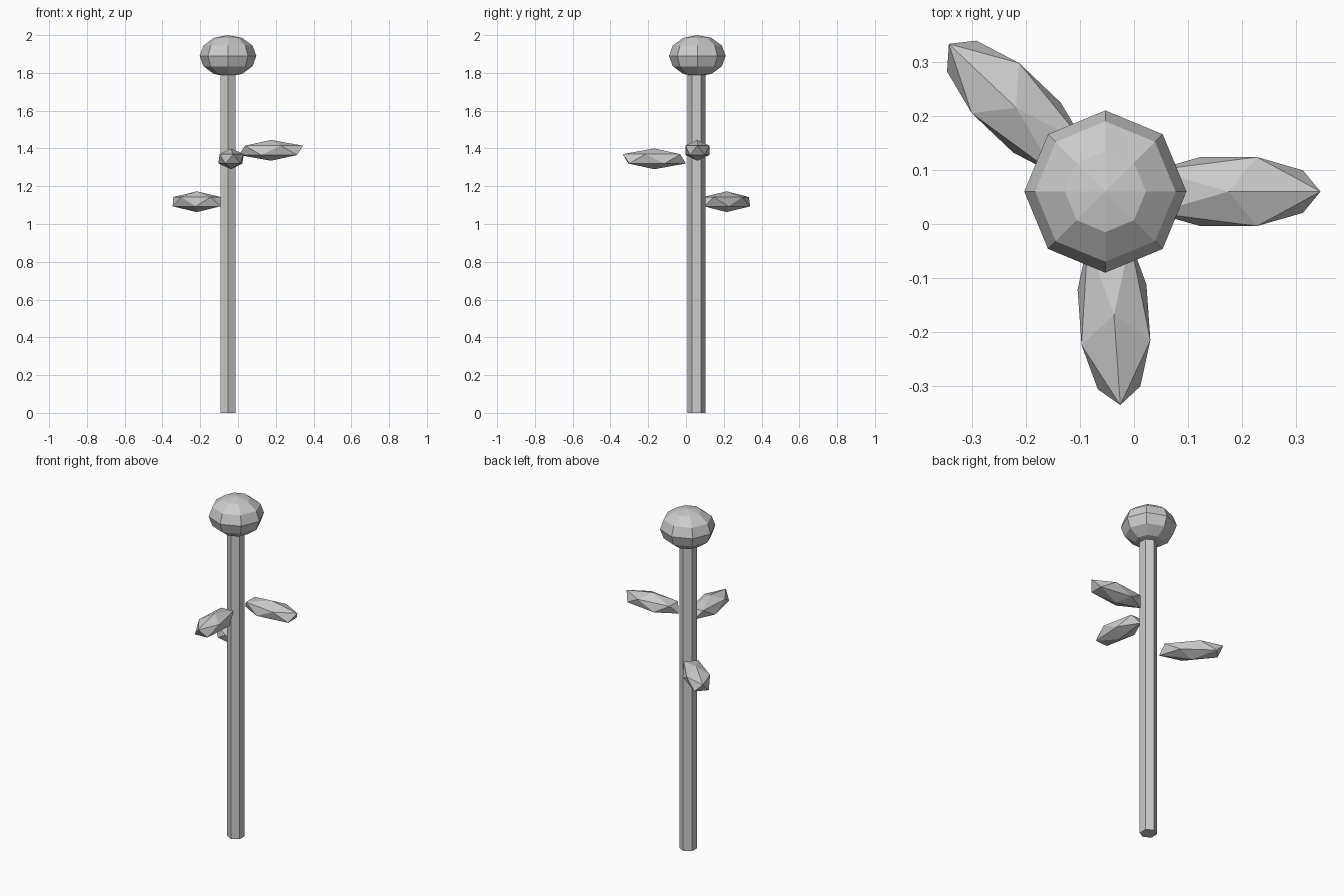
import bpy
import math

cube = bpy.data.objects.get("Cube")
if cube:
    bpy.data.objects.remove(cube, do_unlink=True)

GREY = (0.6, 0.6, 0.6, 1.0)
grey = bpy.data.materials.new("light_grey")
grey.use_nodes = True
grey.diffuse_color = GREY
grey.node_tree.nodes["Principled BSDF"].inputs["Base Color"].default_value = GREY

AXIS_X, AXIS_Y = -0.053, 0.06


def finish(name, scale=(1, 1, 1)):
    """Name, scale and colour the newly added primitive."""
    obj = bpy.context.object
    obj.name = name
    obj.scale = scale
    obj.data.materials.append(grey)
    return obj


# Six-sided stem, ending inside the flower head
STEM_HEIGHT = 1.8
bpy.ops.mesh.primitive_cylinder_add(
    vertices=6, radius=0.047, depth=STEM_HEIGHT,
    location=(AXIS_X, AXIS_Y - 0.004, STEM_HEIGHT / 2))
finish("stem")

# Faceted, slightly flattened flower head
bpy.ops.mesh.primitive_uv_sphere_add(
    segments=8, ring_count=6, radius=1, location=(AXIS_X, AXIS_Y, 1.89))
finish("flower_head", (0.15, 0.15, 0.11))


# Leaves: stretched icospheres whose raised tip points outward
def leaf(name, location, heading, length):
    bpy.ops.mesh.primitive_ico_sphere_add(
        subdivisions=1, radius=1, location=location,
        rotation=(0, 0, math.radians(heading)))
    finish(name, (length, 0.075, 0.055))


leaf("left_leaf", (0.175, 0.06, 1.39), 0, 0.19)
leaf("front_leaf", (-0.037, -0.168, 1.345), -86, 0.187)
leaf("back_right_leaf", (-0.218, 0.215, 1.118), 136.5, 0.192)
